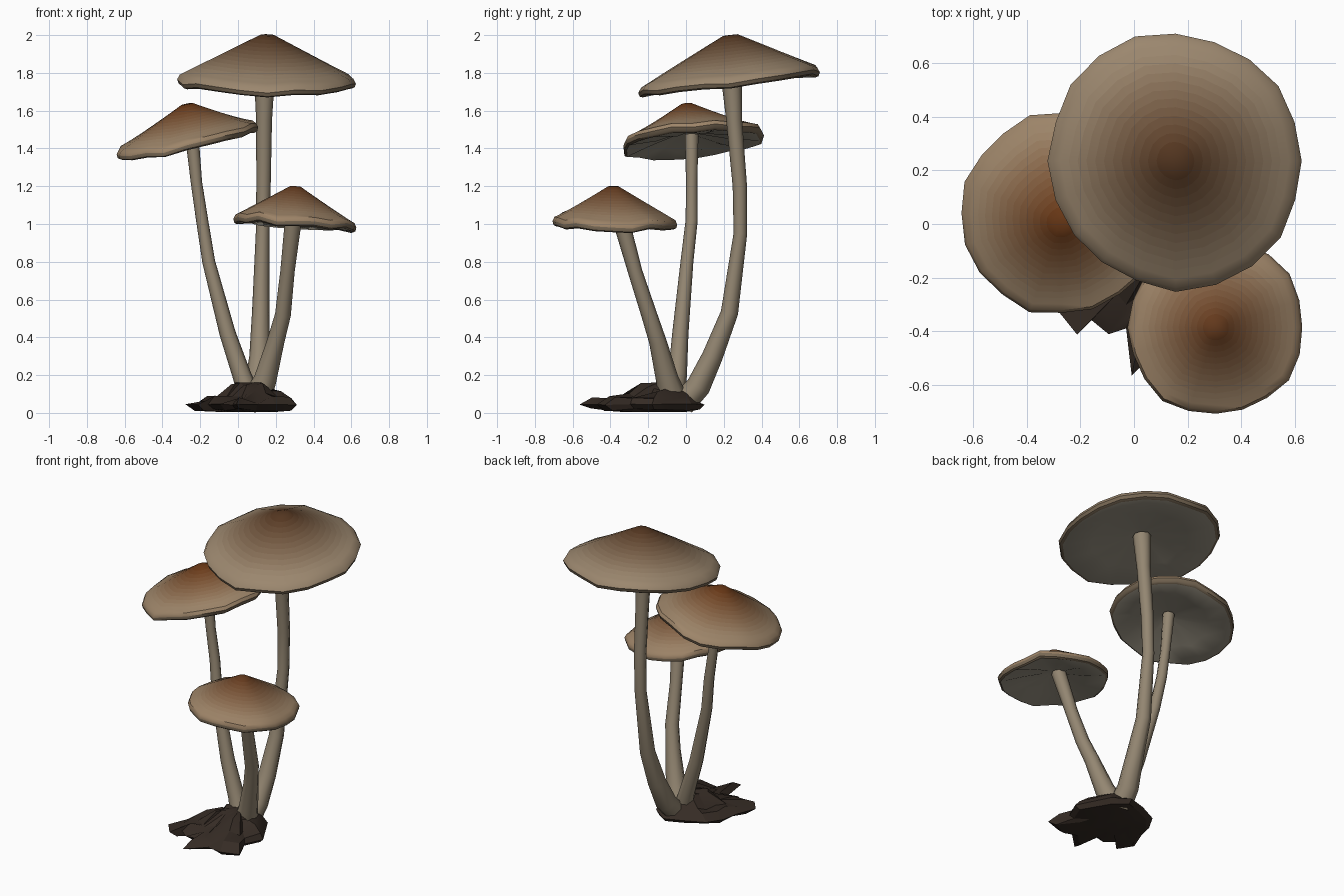
import bpy, bmesh, math, random
from mathutils import Vector

random.seed(4)
cube = bpy.data.objects.get("Cube")
if cube:
    bpy.data.objects.remove(cube, do_unlink=True)


def material(name, rgb):
    """Opaque matte material from an 8-bit sRGB colour."""
    col = [(c / 255) ** 2.2 for c in rgb] + [1]
    m = bpy.data.materials.new(name)
    m.use_nodes = True
    m.diffuse_color = col
    node = m.node_tree.nodes["Principled BSDF"]
    node.inputs["Base Color"].default_value = col
    node.inputs["Roughness"].default_value = 0.9
    return m


def loft(name, rings, mats, angle, bands=None):
    """Skin a stack of equal-sized vertex rings and close both ends."""
    bm = bmesh.new()
    loops = [[bm.verts.new(p) for p in ring] for ring in rings]
    n = len(loops[0])
    bm.faces.new(loops[0])
    for k, (a, b) in enumerate(zip(loops, loops[1:])):
        for i in range(n):
            j = (i + 1) % n
            f = bm.faces.new((a[i], a[j], b[j], b[i]))
            f.material_index = bands[k] if bands else 0
    end = bm.faces.new(loops[-1])
    end.material_index = bands[-1] if bands else 0
    bmesh.ops.recalc_face_normals(bm, faces=bm.faces)
    mesh = bpy.data.meshes.new(name)
    bm.to_mesh(mesh)
    bm.free()
    for m in mats:
        mesh.materials.append(m)
    ob = bpy.data.objects.new(name, mesh)
    bpy.context.collection.objects.link(ob)
    bpy.ops.object.select_all(action="DESELECT")
    ob.select_set(True)
    bpy.context.view_layer.objects.active = ob
    bpy.ops.object.shade_smooth_by_angle(angle=math.radians(angle))


stem_mat = material("stem_tan", (146, 133, 113))
gill_mat = material("gill_grey", (150, 143, 128))
rim_mat = material("rim_brown", (118, 103, 84))
soil_mat = material("soil", (56, 47, 41))

# Rim lip and underside as (radius fraction, height offset)
UNDER = [(1, -.018), (.985, -.038), (.95, -.045), (.6, -.025), (.12, .015)]
SEGMENTS = 20
STEPS = 14


def cap(name, centre, radius, height, curve, tilt, inner, outer, apex_y=0):
    """Tilted cap: blunt tip, sloping top, wavy lip and creased underside."""
    top, tones = [], []
    for k in range(STEPS):
        r = .08 + .89 * k / (STEPS - 1)
        top.append((r, height * (1 - (r - .08) / .92) ** curve))
        t = min(1, k / (STEPS * .75))
        tones.append(material(f"{name}_tone_{k}",
                              [a + (b - a) * t for a, b in zip(inner, outer)]))
    wobble = [random.uniform(.965, 1.02) for _ in range(SEGMENTS)]
    droop = [random.uniform(-.013, .013) for _ in range(SEGMENTS)]

    def ring(r, z, fold=0):
        pts = []
        for i in range(SEGMENTS):
            a = math.tau * i / SEGMENTS
            d = radius * r * wobble[i]
            x, y = d * math.cos(a), d * math.sin(a)
            z_i = z + droop[i] * r ** 4 + fold * (-1) ** i
            z_i += tilt[0] * x + tilt[1] * y
            pts.append(Vector((x, y + apex_y * (1 - r), z_i)) + Vector(centre))
        return pts

    rings = [ring(r, z) for r, z in top]
    rings += [ring(r, z, .01 if r == .6 else 0) for r, z in UNDER]
    bands = list(range(STEPS)) + [STEPS] * 2 + [STEPS + 1] * 3
    loft(name, rings, tones + [rim_mat, gill_mat], 40, bands)


def stem(name, path, sides=8):
    """Tapered tube through (x, y, z, radius) points."""
    pts = [Vector(p[:3]) for p in path]
    rings = []
    for k, p in enumerate(pts):
        tangent = pts[min(k + 1, len(pts) - 1)] - pts[max(k - 1, 0)]
        q = Vector((0, 0, 1)).rotation_difference(tangent)
        rings.append([p + q @ Vector((path[k][3] * math.cos(math.tau * i / sides),
                                      path[k][3] * math.sin(math.tau * i / sides), 0))
                      for i in range(sides)])
    loft(name, rings, [stem_mat], 50)


# Caps
cap("tall_cap", (.155, .235, 1.775), .48, .225, 1.0, (-.02, .12),
    (86, 58, 38), (154, 134, 110))
cap("middle_cap", (-.27, .04, 1.463), .38, .172, 1.1, (.19, .09),
    (104, 58, 28), (156, 132, 105), -.04)
cap("low_cap", (.305, -.385, 1.03), .333, .17, 1.1, (-.08, -.01),
    (100, 60, 34), (154, 129, 102))

# Stems
stem("tall_stem", [(.09, -.02, .05, .07), (.10, .065, .14, .065), (.115, .14, .3, .055),
                   (.12, .23, .53, .046), (.13, .288, .95, .036),
                   (.135, .285, 1.2, .038), (.138, .255, 1.55, .042),
                   (.14, .24, 1.78, .055)])
stem("middle_stem", [(.07, -.07, .06, .06), (.02, -.045, .2, .05), (-.055, -.03, .42, .043),
                     (-.155, .005, .8, .034), (-.19, .03, 1.02, .032),
                     (-.22, .03, 1.22, .03), (-.245, .03, 1.475, .036)])
stem("low_stem", [(.09, -.06, .05, .08), (.145, -.1, .18, .06), (.2, -.15, .38, .046),
                  (.238, -.195, .52, .042), (.262, -.27, .75, .038),
                  (.295, -.35, 1.04, .045)])

# Ragged clod of soil, stacked from a scaled outline
OUTLINE = [(.1, .1), (-.02, .06), (-.15, 0), (-.21, -.1), (-.23, -.2), (-.28, -.33),
           (-.22, -.42), (-.16, -.36), (-.1, -.42), (-.03, -.39), (-.01, -.57),
           (.1, -.46), (.2, -.48), (.31, -.43), (.26, -.3), (.31, -.18), (.2, .03)]
FOCUS = Vector((.09, -.1))


def clod_ring(scale, z, rough):
    pts = []
    for p in OUTLINE:
        q = FOCUS.lerp(Vector(p), scale * random.uniform(1 - rough, 1))
        pts.append((q.x, q.y, z + random.uniform(-rough, rough) * .13))
    return pts


loft("soil_clod", [clod_ring(.5, .005, 0), clod_ring(.88, .018, .06), clod_ring(1, .045, .03),
                   clod_ring(.93, .072, .18), clod_ring(.64, .095, .22),
                   clod_ring(.36, .14, .18), clod_ring(.14, .16, 0)],
     [soil_mat], 25)
